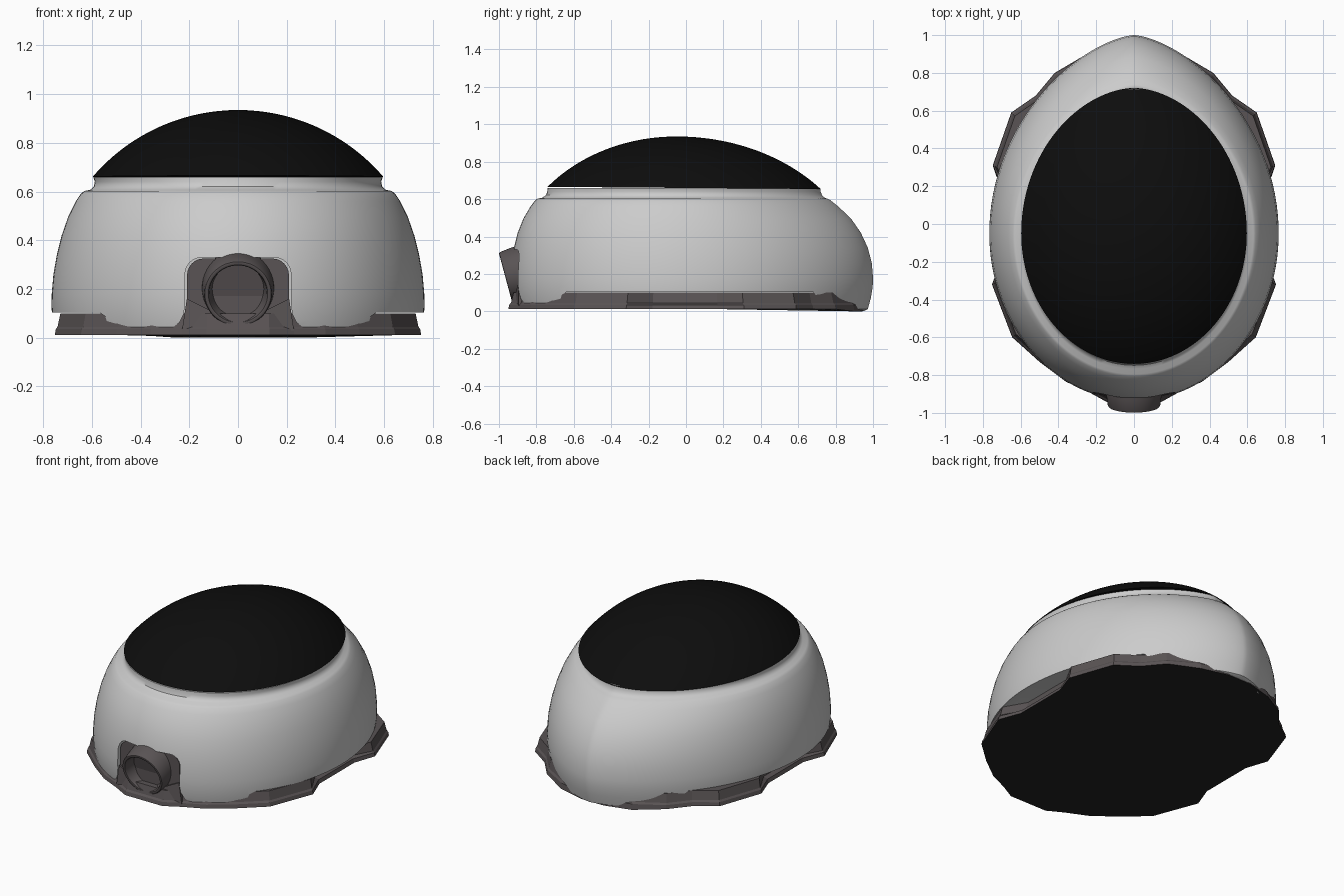
import bpy, bmesh
from math import sin, cos, pi, radians
from mathutils import Vector

if "Cube" in bpy.data.objects:
    bpy.data.objects.remove(bpy.data.objects["Cube"])


def material(name, rgb):
    m = bpy.data.materials.new(name)
    m.diffuse_color = (*rgb, 1)
    m.use_nodes = True
    m.node_tree.nodes["Principled BSDF"].inputs["Base Color"].default_value = m.diffuse_color
    return m


DARK = material("dark_plastic", (0.10, 0.087, 0.089))
BLACK = material("black", (0.004, 0.004, 0.004))
UNDER = material("underside", (0.016, 0.016, 0.016))


def loft(name, rings, mats=(), angle=35, closed=True):
    """Skin a list of equal-length rings; cap both ends."""
    bm = bmesh.new()
    vs = [[bm.verts.new(p) for p in r] for r in rings]
    n = len(vs[0])
    for a, b in zip(vs, vs[1:]):
        for i in range(n):
            j = (i + 1) % n
            bm.faces.new((a[i], a[j], b[j], b[i]))
    if closed:
        bm.faces.new(vs[0])
        bm.faces.new(vs[-1])
    bmesh.ops.recalc_face_normals(bm, faces=bm.faces)
    me = bpy.data.meshes.new(name)
    bm.to_mesh(me)
    bm.free()
    ob = bpy.data.objects.new(name, me)
    bpy.context.collection.objects.link(ob)
    for m in mats:
        me.materials.append(m)
    if angle:
        smooth(ob, angle)
    return ob


def smooth(ob, angle):
    bpy.ops.object.select_all(action='DESELECT')
    ob.select_set(True)
    bpy.context.view_layer.objects.active = ob
    bpy.ops.object.shade_smooth_by_angle(angle=radians(angle))


def egg(w, front, back, z, mid=-0.05, power=1.3, n=128, drop=0.0):
    """Egg outline: elliptical front half, slightly pointed back half."""
    pts = []
    for i in range(n):
        a = 2 * pi * i / n
        s, c = sin(a), cos(a)
        p = power if s > 0 else 1.0
        x = w * abs(c) ** p * (1 if c >= 0 else -1)
        y = mid + s * ((back - mid) if s > 0 else (mid - front))
        pts.append((x, y, z - drop * y))
    return pts


def cut(ob, cutter):
    m = ob.modifiers.new("cut", 'BOOLEAN')
    m.operation, m.solver, m.object = 'DIFFERENCE', 'EXACT', cutter
    bpy.context.view_layer.objects.active = ob
    bpy.ops.object.modifier_apply(modifier=m.name)
    bpy.data.objects.remove(cutter)


# Main shell: half width, front y, back y, height
shell = loft("shell", [egg(*r) for r in (
    (0.735, -0.895, 0.955, 0.003), (0.752, -0.912, 0.972, 0.012),
    (0.762, -0.927, 0.988, 0.07), (0.766, -0.934, 0.998, 0.13),
    (0.765, -0.936, 1.0, 0.18), (0.758, -0.932, 0.993, 0.26),
    (0.744, -0.92, 0.972, 0.34), (0.724, -0.9, 0.935, 0.42),
    (0.698, -0.87, 0.883, 0.495), (0.666, -0.832, 0.815, 0.56),
    (0.645, -0.808, 0.775, 0.592), (0.632, -0.795, 0.757, 0.602),
    (0.606, -0.767, 0.74, 0.608), (0.592, -0.748, 0.727, 0.622),
    (0.588, -0.742, 0.72, 0.64), (0.594, -0.74, 0.717, 0.66))], angle=0)

# Low side openings and raised front lip, cut straight through
side = [(-1.2, -0.1), (-1.2, 0.03), (-0.72, 0.03), (-0.685, 0.038), (-0.672, 0.06),
        (-0.665, 0.088), (-0.64, 0.103), (0.68, 0.103), (0.697, 0.085), (0.705, 0.06),
        (0.73, 0.035), (0.78, 0.018), (0.9, 0.002), (0.9, -0.1)]
cut(shell, loft("side_cutter", [[(x, y, z) for y, z in side] for x in (-1, 1)], angle=0))

# Rounded front notch with flared feet
half = [(0.32, -0.1), (0.32, 0.028), (0.275, 0.038), (0.24, 0.062), (0.222, 0.1), (0.218, 0.14)]
half += [(0.148 + 0.07 * cos(a), 0.26 + 0.07 * sin(a)) for a in [k * pi / 12 for k in range(7)]]
notch = half + [(-x, z) for x, z in reversed(half)]
cut(shell, loft("notch_cutter", [[(x, y, z) for x, z in notch] for y in (-1.3, -0.8)], angle=0))
smooth(shell, 35)

# Black dome, a circular cap over an egg outline
R, SAG = 0.781, 0.275
rings = []
for k in range(25):
    s = max(sin(k / 24 * pi / 2), 0.01)
    z = 0.66 + (R * R - (0.595 * s) ** 2) ** 0.5 - (R - SAG)
    rings.append(egg(0.597 * s, -0.05 - 0.69 * s, -0.05 + 0.77 * s, z,
                     power=1.1, drop=0.008 * s))
loft("dome", rings, (BLACK,), 40)

# Faceted base with four corner pads
edge = [(0.13, -0.95), (0.23, -0.895), (0.36, -0.835), (0.5, -0.73), (0.6, -0.64), (0.645, -0.6),
        (0.752, -0.32), (0.7, -0.18), (0.7, 0.17), (0.748, 0.31), (0.65, 0.59), (0.52, 0.68),
        (0.42, 0.8), (0.25, 0.9), (0.08, 0.945)]
outline = edge + [(-x, y) for x, y in reversed(edge)]


def base_ring(z, k, waist):
    pts = []
    for x, y in outline:
        kx = waist if abs(y) < 0.2 else k
        zz = 0.0 if (y > 0.85 and z < 0.02) else z
        pts.append((x * kx, y * k, zz))
    return pts


base = loft("base", [base_ring(0.012, 1, 1), base_ring(0.035, 0.995, 0.99),
                     base_ring(0.045, 0.985, 0.95), base_ring(0.1, 0.97, 0.93)],
            (DARK, UNDER), 0)
for p in base.data.polygons:
    if p.normal.z < -0.8 and len(p.vertices) > 4:
        p.material_index = 1

# Dark panel filling the notch, rounded at the top
panel = [(x * 0.96, max(z, 0.03) * 0.985) for x, z in notch if abs(x) < 0.23]
loft("front_panel", [[(x, y, z) for x, z in panel] for y in (-0.7, -0.885)], (DARK,), 35)

# Sloped wedges from the panel to the base on both sides of the nozzle
for sx, name in ((1, "right_brace"), (-1, "left_brace")):
    tri = [(0.21, 0.16), (0.09, 0.1), (0.07, 0.03), (0.23, 0.03)]
    loft(name, [[(sx * x, -0.86, z) for x, z in tri],
                [(sx * x, -0.895 - 0.3 * max(0, 0.14 - z) * (x < 0.2), z) for x, z in tri]],
         (DARK,), 0)

# Tilted hollow nozzle: radius, distance along the axis
axis = Vector((0, -0.966, -0.26))
up = Vector((0, -0.26, 0.966))
origin = Vector((0, -0.965, 0.18))
profile = [(0.15, -0.13), (0.147, -0.07), (0.14, -0.01), (0.136, -0.002), (0.13, 0),
           (0.122, -0.003), (0.118, -0.012), (0.11, -0.06), (0.106, -0.075)]
loft("nozzle", [[origin + axis * d + up * (r * sin(2 * pi * i / 48))
                 + Vector((r * cos(2 * pi * i / 48), 0, 0)) for i in range(48)]
                for r, d in profile], (DARK,), 40)
